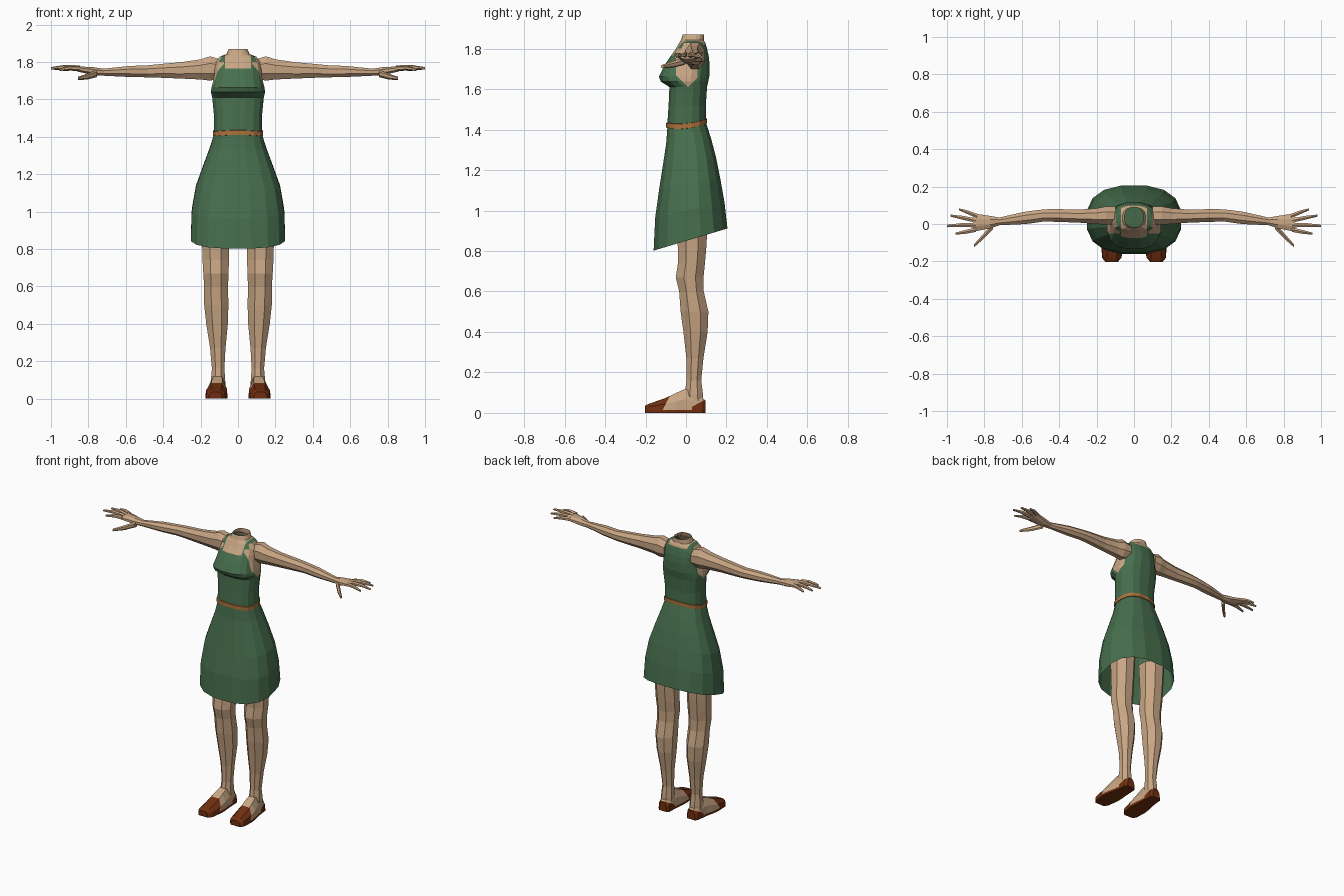
import bpy, bmesh, math
from mathutils import Vector


def material(name, rgb):
    m = bpy.data.materials.new(name)
    m.diffuse_color = (*rgb, 1)
    return m


SKIN = material("skin", (0.58, 0.38, 0.23))
GREEN = material("green_cloth", (0.063, 0.158, 0.075))
BROWN = material("brown_leather", (0.16, 0.028, 0.005))
TAN = material("tan_belt", (0.40, 0.17, 0.045))


def loft(name, rings, mats, cap_start=False, cap_end=False, mirror=False, cuts=(), rule=None):
    """Skin a list of rings; optional plane cuts, then a colour rule per face."""
    bm = bmesh.new()
    rows = [[bm.verts.new(p) for p in r] for r in rings]
    n = len(rows[0])
    for a, b in zip(rows, rows[1:]):
        for i in range(n):
            bm.faces.new((a[i], a[(i + 1) % n], b[(i + 1) % n], b[i]))
    if cap_start:
        bm.faces.new(rows[0][::-1])
    if cap_end:
        bm.faces.new(rows[-1])
    for co, no in cuts:
        bmesh.ops.bisect_plane(bm, geom=bm.verts[:] + bm.edges[:] + bm.faces[:],
                               plane_co=co, plane_no=no, dist=1e-5)
    bmesh.ops.recalc_face_normals(bm, faces=bm.faces[:])
    if rule:
        for f in bm.faces:
            f.material_index = rule(f.calc_center_median())
    me = bpy.data.meshes.new(name)
    bm.to_mesh(me)
    bm.free()
    for m in mats:
        me.materials.append(m)
    ob = bpy.data.objects.new(name, me)
    bpy.context.collection.objects.link(ob)
    if mirror:
        ob.modifiers.new("mirror", "MIRROR")
    return ob


def power(v, e):
    return math.copysign(abs(v) ** e, v)


def body_ring(z, w, front, back, tilt=0.0, bow=0.0, n=16, e=0.8):
    """Horizontal ring with separate front and back depth."""
    mid = (front + back) / 2
    pts = []
    for i in range(n):
        t = math.tau * (i + 0.5) / n
        c, s = math.cos(t), math.sin(t)
        # widen so the flats of the ring reach the given size
        k = 1 / abs(math.cos(math.pi / n)) ** e
        y = mid + (back - front) / 2 * power(s, e) * k
        pts.append((w * power(c, e) * k, y, z + tilt * y + bow * s * s))
    return pts


def z_ring(z, xc, rx, yc, ry, n=8):
    return [(xc + rx * math.cos(math.tau * (i + .5) / n) * 1.06,
             yc + ry * math.sin(math.tau * (i + .5) / n) * 1.06, z) for i in range(n)]


def x_ring(x, yc, ry, zc, rz, n=8):
    return [(x, yc + ry * math.cos(math.tau * (i + .5) / n) * 1.06,
             zc + rz * math.sin(math.tau * (i + .5) / n) * 1.06) for i in range(n)]


# Skirt with a slanted hem
skirt = [(0.85, 0.252, -0.16, 0.205, 0.3), (1.0, 0.247, -0.152, 0.19, 0.22),
         (1.13, 0.225, -0.132, 0.17, 0.15), (1.25, 0.183, -0.112, 0.148, 0.1),
         (1.34, 0.150, -0.098, 0.125, 0.1), (1.408, 0.129, -0.092, 0.10, 0.1)]
loft("skirt", [body_ring(*r, bow=0.014 * (i == 5)) for i, r in enumerate(skirt)], [GREEN])
loft("skirt_lining", [body_ring(1.26, 0.165, -0.10, 0.13, 0.1),
                      body_ring(1.265, 0.165, -0.10, 0.13, 0.1)], [GREEN], cap_end=True)

# Belt
loft("belt", [body_ring(z, w, -0.098 + d, 0.105 - d, 0.1, 0.014)
              for z, w, d in ((1.405, 0.128, .006), (1.406, 0.134, 0),
                              (1.43, 0.134, 0), (1.431, 0.128, .006))], [TAN])


# Torso: dress top with square neckline, straps and pointed armholes
def torso_colour(c):
    x = abs(c.x)
    if c.z > 1.765 and x < 0.07 and c.y < 0.03:
        return 0                                   # neckline
    if c.z > 1.818 and x < 0.07:
        return 0                                   # neck
    if x > 0.105 and c.z > 1.76:
        return 0                                   # shoulder
    if x > 0.09 and -0.05 < c.y < 0.058 and c.z > 1.61 + abs(c.y - 0.01) * 1.0:
        return 0                                   # armhole
    return 1


torso = [(1.425, 0.129, -0.092, 0.10), (1.52, 0.129, -0.086, 0.098), (1.61, 0.138, -0.082, 0.104),
         (1.638, 0.145, -0.125, 0.110), (1.662, 0.142, -0.134, 0.115), (1.72, 0.128, -0.105, 0.117),
         (1.765, 0.124, -0.075, 0.112), (1.80, 0.118, -0.05, 0.104), (1.828, 0.098, -0.034, 0.096),
         (1.842, 0.062, -0.025, 0.088), (1.87, 0.05, -0.016, 0.088)]
cuts = [((0, 0, 1.765), (0, 0, 1)), ((0, 0, 1.818), (0, 0, 1)), ((0, 0.03, 0), (0, 1, 0)),
        ((0, -0.05, 0), (0, 1, 0)), ((0, 0.058, 0), (0, 1, 0)),
        ((0, 0.01, 1.61), (0, 1, -1)), ((0, 0.01, 1.61), (0, 1, 1))]
for s in (-1, 1):
    cuts += [((s * 0.07, 0, 0), (1, 0, 0)), ((s * 0.105, 0, 0), (1, 0, 0))]
loft("torso", [body_ring(*r, tilt=0.1 * (i == 0), bow=0.014 * (i == 0)) for i, r in enumerate(torso)],
     [SKIN, GREEN], cuts=cuts, rule=torso_colour)

# Arms
arm = [(0.10, .045, .050, 1.762, .055), (0.15, .045, .050, 1.765, .066),
       (0.20, .042, .043, 1.760, .055), (0.30, .042, .035, 1.755, .045),
       (0.42, .046, .035, 1.752, .037), (0.48, .046, .033, 1.750, .033),
       (0.58, .033, .034, 1.749, .030), (0.72, .014, .021, 1.745, .019),
       (0.77, .010, .034, 1.750, .022), (0.86, .008, .050, 1.763, .014)]
loft("arm_and_palm", [x_ring(*r) for r in arm], [SKIN], True, True, mirror=True)

# Fingers: base, middle and tip points
fingers = {
    "index_finger": ((.845, -.030, 1.765), (.90, -.042, 1.768), (.955, -.052, 1.758)),
    "middle_finger": ((.845, -.006, 1.768), (.93, -.006, 1.772), (1.0, -.010, 1.766)),
    "ring_finger": ((.845, .019, 1.766), (.92, .034, 1.770), (.98, .045, 1.764)),
    "little_finger": ((.84, .043, 1.762), (.89, .063, 1.765), (.935, .078, 1.758)),
    "thumb": ((.755, -.012, 1.738), (.805, -.066, 1.722), (.855, -.116, 1.712)),
}
for name, pts in fingers.items():
    k = 1.4 if name == "thumb" else 1.0
    loft(name, [x_ring(p[0], p[1], r * k, p[2], r * k, 6)
                for p, r in zip(pts, (.013, .011, .006))], [SKIN], True, True, mirror=True)

# Legs
leg = [(1.0, .120, .080, .030, .082), (.82, .120, .073, .030, .072), (.74, .119, .072, .027, .068),
       (.67, .118, .069, .018, .070), (.60, .117, .065, .027, .062), (.50, .116, .066, .042, .070),
       (.40, .112, .059, .047, .061), (.27, .108, .042, .044, .043), (.16, .106, .034, .039, .037),
       (.09, .107, .040, .038, .047), (.03, .107, .040, .042, .045)]
loft("leg", [z_ring(*r) for r in leg], [SKIN], True, True, mirror=True)


# Feet with flat shoes: sole, toe cap and heel cup
def foot_ring(y, xc, w, h):
    half = [(w, 0), (w, .015), (w * .92, .015 + (h - .015) * .5), (w * .5, h)]
    return [(xc + a, y, b) for a, b in half] + [(xc - a, y, b) for a, b in half[::-1]]


def shoe_colour(c):
    toe = c.y < -0.105 - (0.035 - c.z) * 0.5
    heel = c.y > 0.03 and c.z < 0.03 + (c.y - 0.03) * 0.55
    return 1 if c.z < 0.0151 or toe or heel else 0


foot = [(-.202, .120, .034, .036), (-.18, .119, .052, .046), (-.10, .115, .060, .074),
        (-.05, .112, .056, .098), (-.005, .109, .048, .118), (.05, .107, .043, .11),
        (.082, .106, .041, .075), (.097, .106, .028, .06)]
loft("foot_and_shoe", [foot_ring(*r) for r in foot], [SKIN, BROWN], True, True, mirror=True,
     cuts=[((0, -.105, .035), (0, 1, -.5)), ((0, .03, 0), (0, 1, 0)),
           ((0, .03, .03), (0, -.55, 1)), ((0, 0, .015), (0, 0, 1))], rule=shoe_colour)
